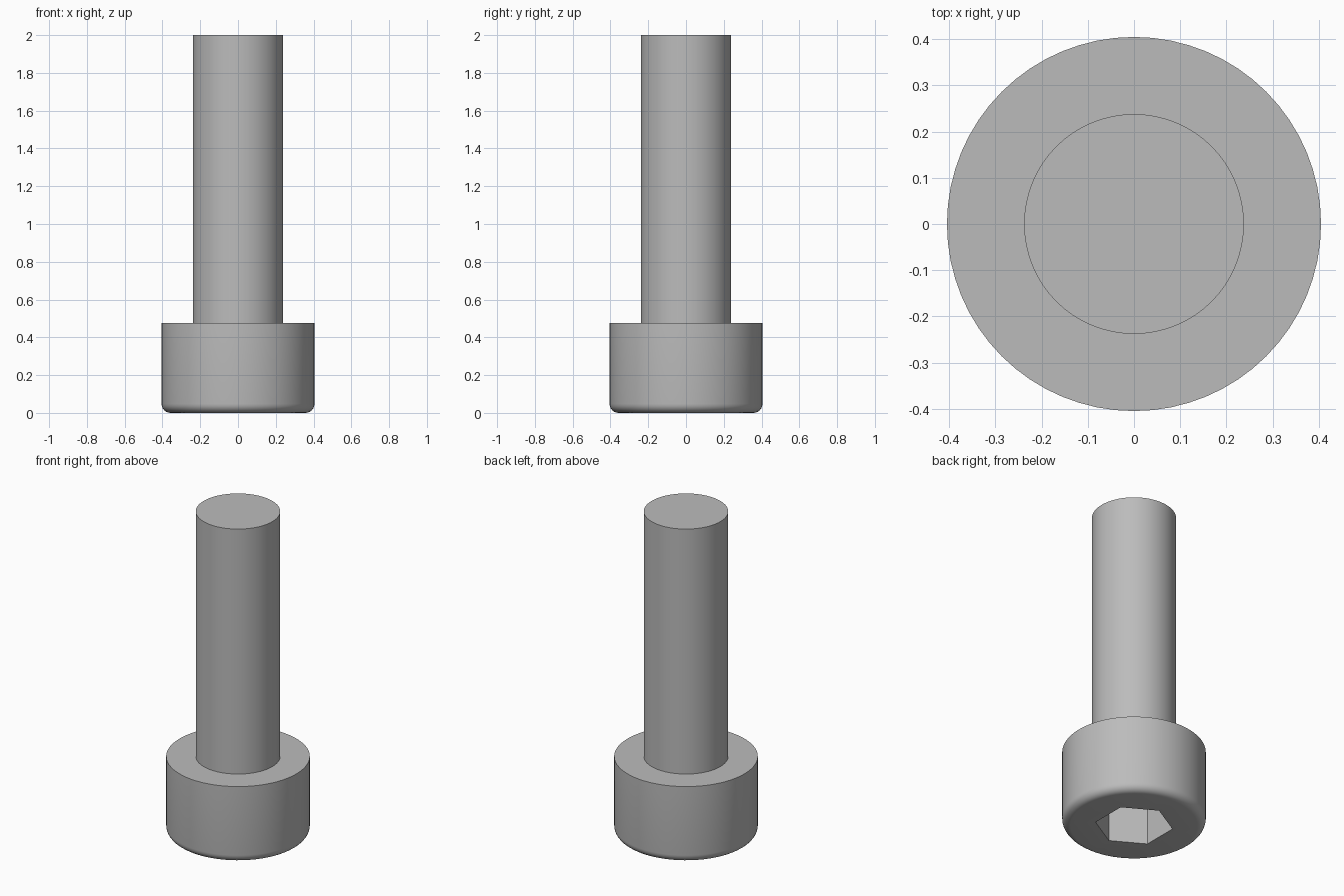
import bpy, bmesh
from math import cos, sin, pi, radians

cube = bpy.data.objects.get("Cube")
if cube:
    bpy.data.objects.remove(cube)

HEAD_R, HEAD_H = 0.405, 0.476
SHAFT_R, LENGTH = 0.238, 2.0
FILLET = 0.048
HEX_R, HEX_DEPTH = 0.22, 0.238
SEGMENTS = 64

# Plain steel
steel = bpy.data.materials.new("grey steel")
steel.use_nodes = True
grey = (0.5, 0.5, 0.5, 1)
steel.diffuse_color = grey
steel.node_tree.nodes["Principled BSDF"].inputs["Base Color"].default_value = grey


def add_object(name, bm):
    bmesh.ops.recalc_face_normals(bm, faces=bm.faces)
    mesh = bpy.data.meshes.new(name)
    bm.to_mesh(mesh)
    bm.free()
    mesh.materials.append(steel)
    obj = bpy.data.objects.new(name, mesh)
    bpy.context.collection.objects.link(obj)
    return obj


def ring(bm, radius, z, count, turn=0.0):
    return [bm.verts.new((radius * cos(turn + 2 * pi * i / count),
                          radius * sin(turn + 2 * pi * i / count), z))
            for i in range(count)]


def stack(rings, count, turn=0.0):
    """Closed solid through a list of (radius, height) rings."""
    bm = bmesh.new()
    loops = [ring(bm, r, z, count, turn) for r, z in rings]
    for low, high in zip(loops, loops[1:]):
        for i in range(count):
            j = (i + 1) % count
            bm.faces.new((low[i], low[j], high[j], high[i]))
    bm.faces.new(loops[0])
    bm.faces.new(loops[-1])
    return bm


# Head with rounded lower rim, stepping in to the plain shaft
fillet = [(HEAD_R - FILLET + FILLET * sin(a), FILLET - FILLET * cos(a))
          for a in (k * pi / 12 for k in range(7))]
profile = fillet + [(HEAD_R, HEAD_H), (SHAFT_R, HEAD_H), (SHAFT_R, LENGTH)]
screw = add_object("socket_screw", stack(profile, SEGMENTS))

# Hexagonal drive socket cut up into the head
cutter = add_object("hex_socket_cutter",
                    stack([(HEX_R, -0.1), (HEX_R, HEX_DEPTH)], 6, radians(30)))
cut = screw.modifiers.new("hex_socket", 'BOOLEAN')
cut.operation = 'DIFFERENCE'
cut.solver = 'EXACT'
cut.object = cutter

bpy.ops.object.select_all(action='DESELECT')
screw.select_set(True)
bpy.context.view_layer.objects.active = screw
bpy.ops.object.modifier_apply(modifier=cut.name)
bpy.data.objects.remove(cutter)
bpy.ops.object.shade_smooth_by_angle(angle=radians(30))
